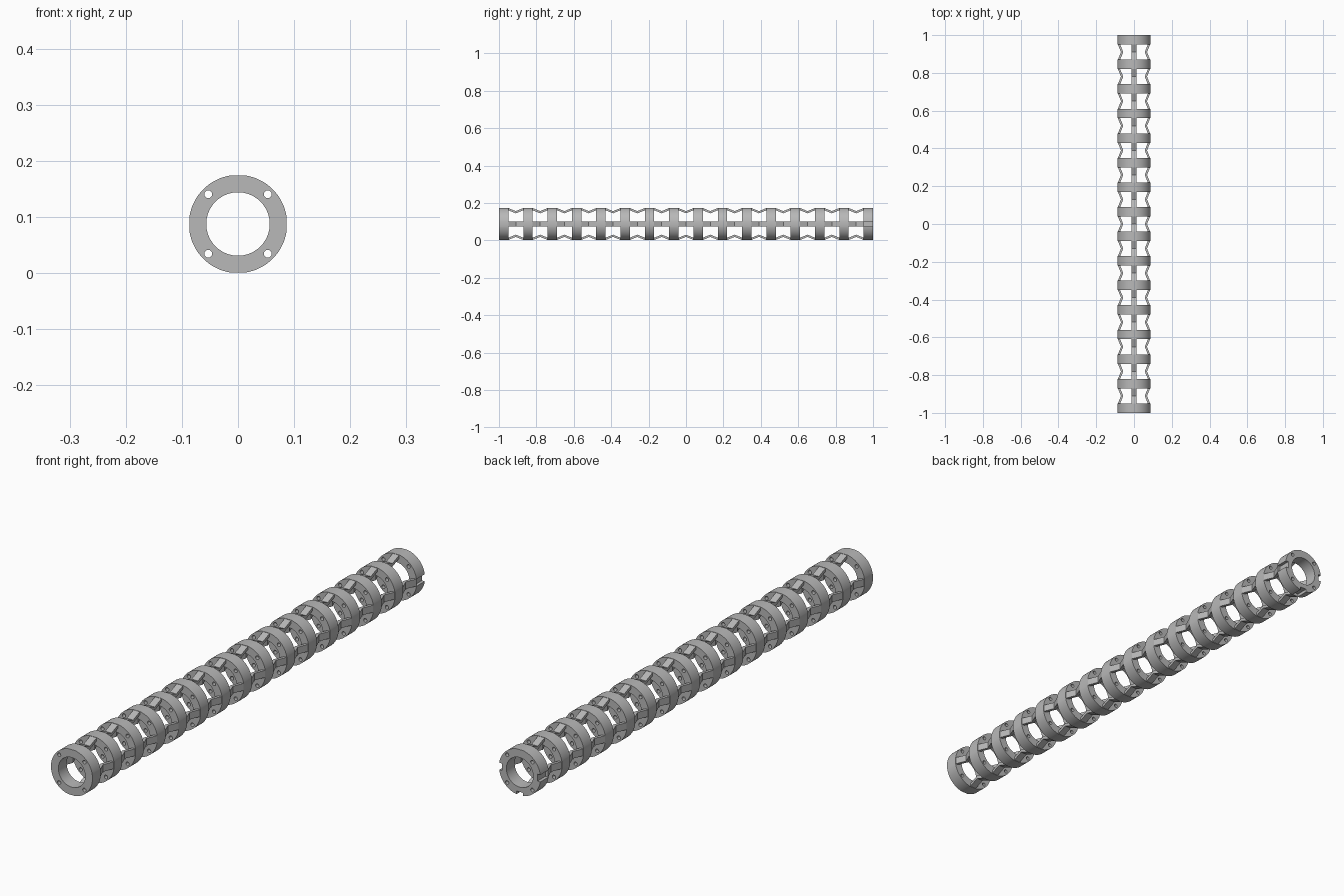
import bpy, bmesh, math
from mathutils import Matrix, Vector

cube = bpy.data.objects.get("Cube")
if cube:
    bpy.data.objects.remove(cube, do_unlink=True)

RINGS, RING_LEN = 16, 0.05
R_OUT, R_IN = 0.0875, 0.0565
PITCH = (2 - RING_LEN) / (RINGS - 1)
GAP = PITCH - RING_LEN
SLOT_HALF, SLOT_DEPTH = 0.0135, 0.013
AXIS = Vector((0, 0, R_OUT))

grey = bpy.data.materials.new("plain_grey")
grey.use_nodes = True
grey.diffuse_color = (0.48, 0.48, 0.48, 1)
grey.node_tree.nodes["Principled BSDF"].inputs["Base Color"].default_value = (0.48, 0.48, 0.48, 1)


def circle(radius, sides, cx=0, cy=0):
    steps = [2 * math.pi * i / sides for i in range(sides)]
    return [(cx + radius * math.cos(a), cy + radius * math.sin(a)) for a in steps]


def slotted_circle(radius, slot_angles, per_quarter=18):
    """Outline made of four arcs, with a square slot cut at the given angles."""
    points = []
    half = math.asin(SLOT_HALF / radius)
    for quarter in range(4):
        base = quarter * math.pi / 2
        if quarter in slot_angles:
            floor = radius - SLOT_DEPTH
            for side in (-SLOT_HALF, SLOT_HALF):
                v = Matrix.Rotation(base, 2) @ Vector((floor, side))
                points.append(tuple(v))
        for i in range(per_quarter + 1):
            a = base + half + (math.pi / 2 - 2 * half) * i / per_quarter
            points.append((radius * math.cos(a), radius * math.sin(a)))
    return points


def make_ring(name, outline):
    """Flat ring with a bore and four bolt holes, extruded along y."""
    loops = [outline, circle(R_IN, 72)]
    for sx in (-1, 1):
        for sy in (-1, 1):
            loops.append(circle(0.007, 16, sx * 0.053, sy * 0.053))
    curve = bpy.data.curves.new(name, "CURVE")
    curve.dimensions = "2D"
    curve.fill_mode = "BOTH"
    curve.extrude = RING_LEN / 2
    for loop in loops:
        spline = curve.splines.new("POLY")
        spline.points.add(len(loop) - 1)
        for point, (x, y) in zip(spline.points, loop):
            point.co = (x, y, 0, 1)
        spline.use_cyclic_u = True
    source = bpy.data.objects.new(name, curve)
    bpy.context.collection.objects.link(source)
    bpy.context.view_layer.update()
    evaluated = source.evaluated_get(bpy.context.evaluated_depsgraph_get())
    mesh = bpy.data.meshes.new_from_object(evaluated)
    bpy.data.objects.remove(source, do_unlink=True)
    bm = bmesh.new()
    bm.from_mesh(mesh)
    bmesh.ops.remove_doubles(bm, verts=bm.verts, dist=0.00005)
    bmesh.ops.transform(bm, matrix=Matrix.Rotation(math.pi / 2, 4, "X"), verts=bm.verts)
    bmesh.ops.recalc_face_normals(bm, faces=bm.faces)
    bm.to_mesh(mesh)
    bm.free()
    mesh.name = name
    mesh.materials.clear()
    mesh.materials.append(grey)
    return mesh


def make_strut():
    """Bent flat bar dipping towards the axis halfway across a gap."""
    reach, thick = GAP / 2 + 0.002, 0.012
    top, dip = R_OUT - 0.0015, 0.069
    profile = [(-reach, top), (0, dip), (reach, top),
               (reach, top - thick), (0, dip - thick), (-reach, top - thick)]
    bm = bmesh.new()
    face = bm.faces.new([bm.verts.new((-SLOT_HALF, y, r)) for y, r in profile])
    grown = bmesh.ops.extrude_face_region(bm, geom=[face])["geom"]
    moved = [g for g in grown if isinstance(g, bmesh.types.BMVert)]
    bmesh.ops.translate(bm, verts=moved, vec=(2 * SLOT_HALF, 0, 0))
    bmesh.ops.recalc_face_normals(bm, faces=bm.faces)
    mesh = bpy.data.meshes.new("strut")
    bm.to_mesh(mesh)
    bm.free()
    mesh.materials.append(grey)
    return mesh


def place(name, mesh, y, turn=0):
    obj = bpy.data.objects.new(name, mesh)
    obj.matrix_world = Matrix.Translation(AXIS + Vector((0, y, 0))) @ Matrix.Rotation(turn, 4, "Y")
    bpy.context.collection.objects.link(obj)
    return obj


# Rings along the tube, the last one slotted at the sides and underneath
plain = make_ring("ring", slotted_circle(R_OUT, ()))
slotted = make_ring("slotted_end_ring", slotted_circle(R_OUT, (0, 2, 3)))
first = -1 + RING_LEN / 2
rings = []
for i in range(RINGS):
    last = i == RINGS - 1
    name = "slotted_end_ring" if last else f"ring_{i + 1}"
    rings.append(place(name, slotted if last else plain, first + i * PITCH))

# Smooth the round walls, keep the rims sharp
bpy.ops.object.select_all(action="DESELECT")
for obj in (rings[0], rings[-1]):
    obj.select_set(True)
    bpy.context.view_layer.objects.active = obj
bpy.ops.object.shade_smooth_by_angle(angle=math.radians(35))

# Four bent struts across every gap
strut = make_strut()
for i in range(RINGS - 1):
    for k, side in enumerate(("top", "left", "bottom", "right")):
        place(f"{side}_strut_{i + 1}", strut, first + (i + 0.5) * PITCH, k * math.pi / 2)
